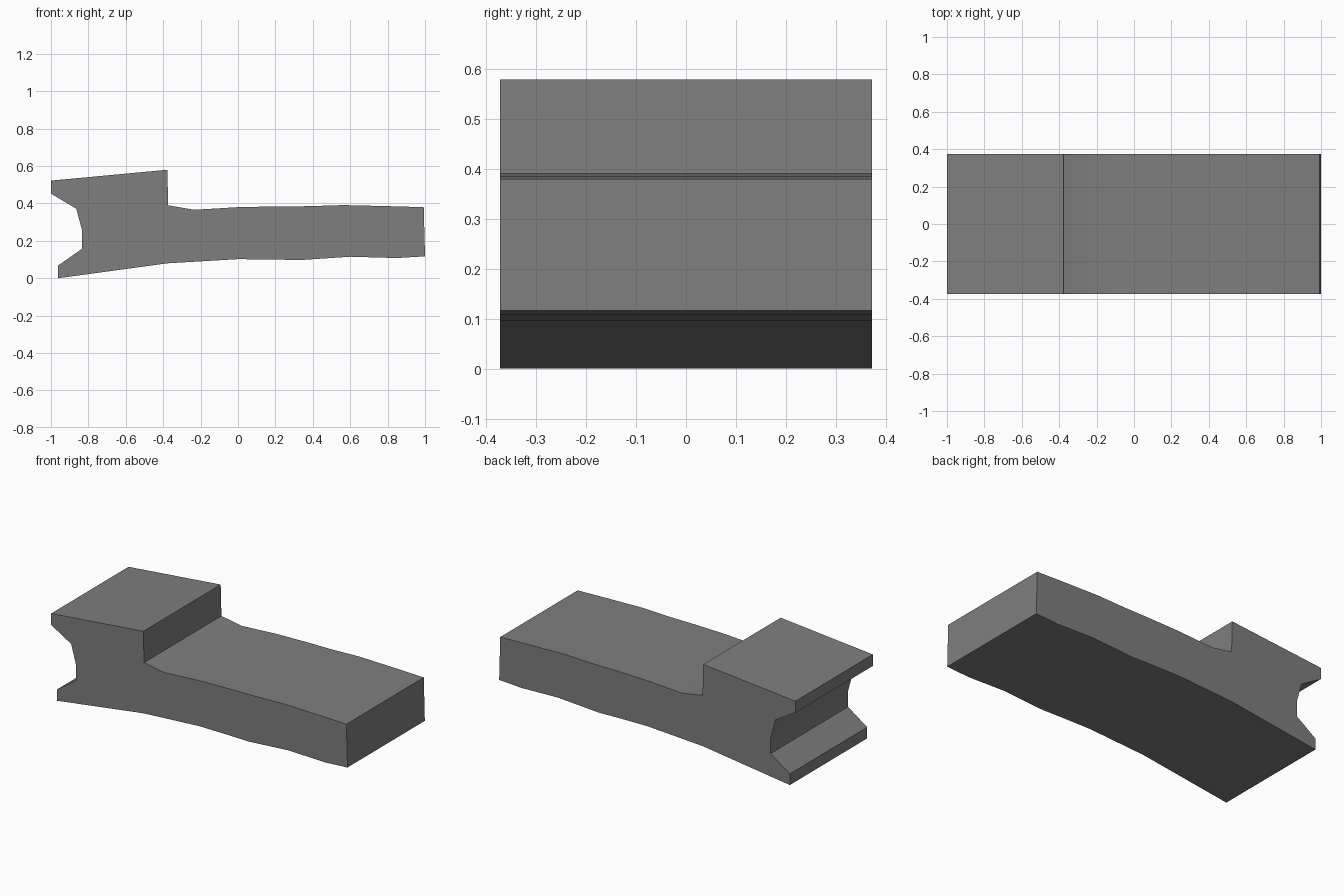
import bpy
import bmesh
import math
from mathutils import Vector

cube = bpy.data.objects.get("Cube")
if cube:
    bpy.data.objects.remove(cube, do_unlink=True)

HALF_DEPTH = 0.373


def make_material(name, colour):
    mat = bpy.data.materials.new(name)
    mat.use_nodes = True
    mat.diffuse_color = colour
    mat.node_tree.nodes["Principled BSDF"].inputs["Base Color"].default_value = colour
    return mat


def extrude_profile(name, outline, half_depth, mat):
    """Sweep a closed side outline (x, z) from front to back."""
    bm = bmesh.new()
    face = bm.faces.new([bm.verts.new((x, -half_depth, z)) for x, z in outline])
    swept = bmesh.ops.extrude_face_region(bm, geom=[face])["geom"]
    verts = [v for v in swept if isinstance(v, bmesh.types.BMVert)]
    bmesh.ops.translate(bm, verts=verts, vec=Vector((0, 2 * half_depth, 0)))
    bmesh.ops.recalc_face_normals(bm, faces=bm.faces)
    mesh = bpy.data.meshes.new(name)
    bm.to_mesh(mesh)
    bm.free()
    mesh.materials.append(mat)
    obj = bpy.data.objects.new(name, mesh)
    bpy.context.collection.objects.link(obj)
    bpy.ops.object.select_all(action="DESELECT")
    obj.select_set(True)
    bpy.context.view_layer.objects.active = obj
    bpy.ops.object.shade_smooth_by_angle(angle=math.radians(30))
    return obj


# Raised head with a sloping top and an upright step
head = [(-1.0, 0.522), (-0.378, 0.58), (-0.373, 0.39)]
# Gently wavy top of the long slab
slab_top = [(-0.235, 0.366), (0.0, 0.38), (0.2, 0.384), (0.37, 0.385),
            (0.56, 0.391), (0.78, 0.386), (0.993, 0.38)]
# Underside, dropping towards the foot
underside = [(1.0, 0.117), (0.85, 0.108), (0.6, 0.115), (0.33, 0.097),
             (0.2, 0.1), (0.0, 0.102), (-0.375, 0.08), (-0.962, 0.0)]
# Hollow in the end face
hollow = [(-0.962, 0.068), (-0.833, 0.158), (-0.833, 0.255),
          (-0.865, 0.372), (-1.0, 0.452)]

grey = make_material("mid_grey", (0.21, 0.21, 0.21, 1.0))
extrude_profile("stepped_block", head + slab_top + underside + hollow, HALF_DEPTH, grey)
